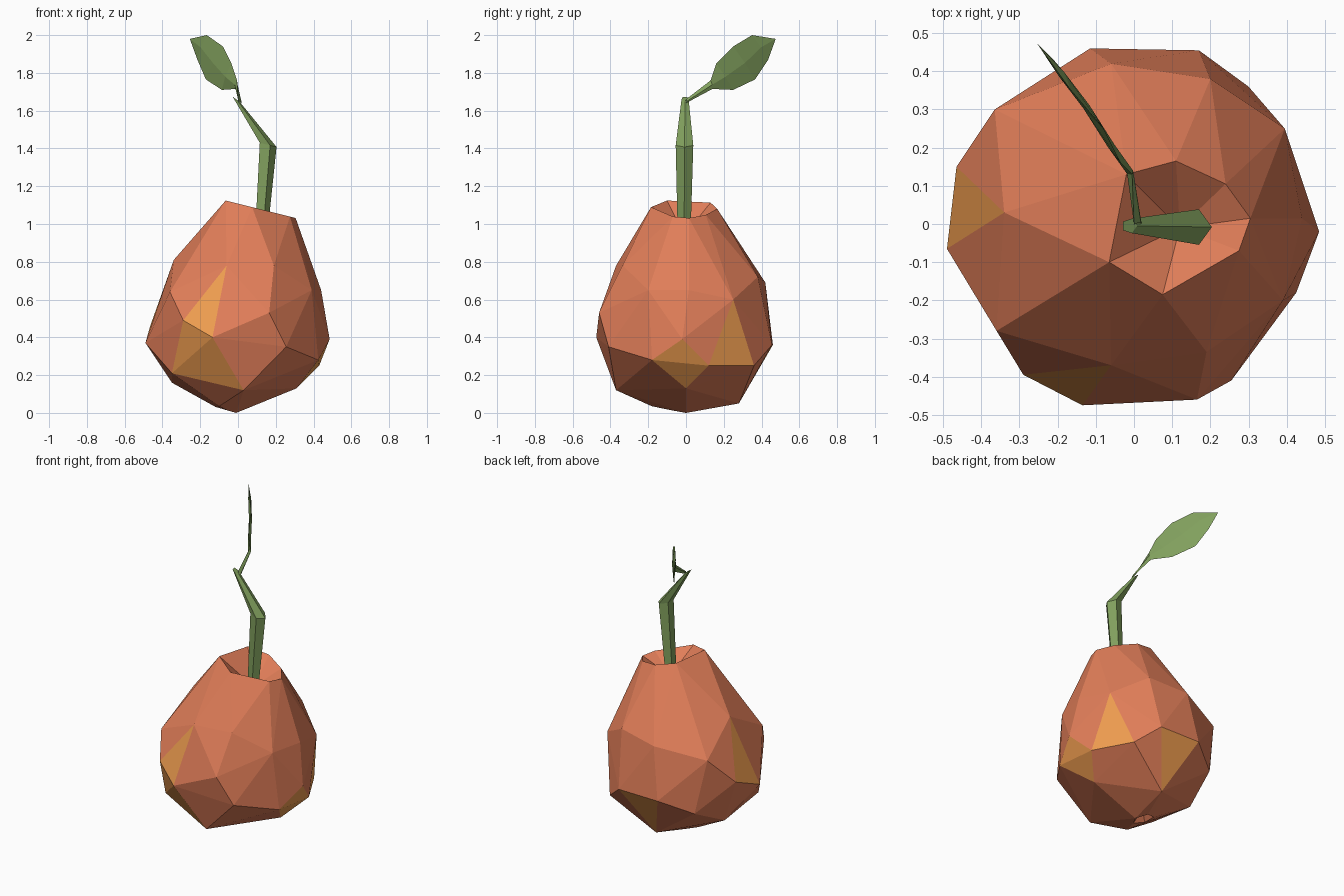
import bpy, bmesh, math
from mathutils import Vector

if "Cube" in bpy.data.objects:
    bpy.data.objects.remove(bpy.data.objects["Cube"])


def material(name, rgb):
    m = bpy.data.materials.new(name)
    m.diffuse_color = (*rgb, 1)
    m.use_nodes = True
    m.node_tree.nodes["Principled BSDF"].inputs["Base Color"].default_value = m.diffuse_color
    return m


def finish(bm, name, *mats):
    bmesh.ops.recalc_face_normals(bm, faces=bm.faces)
    me = bpy.data.meshes.new(name)
    bm.to_mesh(me)
    bm.free()
    for m in mats:
        me.materials.append(m)
    ob = bpy.data.objects.new(name, me)
    bpy.context.collection.objects.link(ob)
    return ob


skin = material("skin", (0.76, 0.21, 0.10))
blush = material("yellow_patch", (0.87, 0.34, 0.08))
green = material("green", (0.22, 0.35, 0.11))

# Fruit: hull over irregular tiers, with a dimple at each end
top_rim = [(x, y, 1.108 - 0.25 * x) for x, y in (
    (-0.02, 0.13), (0.11, 0.165), (0.24, 0.105), (0.305, 0.015),
    (0.275, -0.07), (0.075, -0.185), (-0.065, -0.10))]
bottom_rim = []
for i in range(5):
    a = math.tau * i / 5
    x = -0.07 + 0.06 * math.cos(a)
    bottom_rim.append((x, 0.07 * math.sin(a), -0.003 - 0.29 * x))
shoulder = [(-0.34, 0.03, 0.81), (-0.36, -0.28, 0.64), (-0.06, -0.37, 0.78),
            (0.19, -0.335, 0.78), (0.39, -0.2, 0.65), (0.44, 0.015, 0.65),
            (0.395, 0.25, 0.6), (0.2, 0.38, 0.72), (-0.06, 0.42, 0.69),
            (-0.365, 0.30, 0.63)]
belly = [(-0.49, -0.065, 0.37), (-0.29, -0.395, 0.49), (-0.135, -0.475, 0.40),
         (0.165, -0.46, 0.53), (0.255, -0.41, 0.35), (0.485, -0.02, 0.39),
         (0.17, 0.455, 0.36), (-0.115, 0.46, 0.36), (-0.465, 0.15, 0.46)]
lower = [(-0.35, -0.25, 0.21), (0.03, -0.37, 0.12), (-0.10, -0.18, 0.035),
         (0.425, -0.18, 0.28), (0.43, 0.12, 0.25), (0.3, 0.36, 0.25),
         (0.31, 0.0, 0.13), (0.02, 0.28, 0.05), (-0.3, 0.34, 0.28),
         (-0.35, 0.1, 0.16)]
bm = bmesh.new()
top = [bm.verts.new(p) for p in top_rim]
bottom = [bm.verts.new(p) for p in bottom_rim]
for p in shoulder + belly + lower:
    bm.verts.new(p)
bmesh.ops.convex_hull(bm, input=bm.verts[:])
for ring, centre in ((top, (0.12, -0.01, 0.94)), (bottom, (-0.065, 0, 0.08))):
    caps = [f for f in bm.faces if all(v in ring for v in f.verts)]
    bmesh.ops.delete(bm, geom=caps, context='FACES')
    c = bm.verts.new(centre)
    for a, b in zip(ring, ring[1:] + ring[:1]):
        bm.faces.new((a, b, c))
bmesh.ops.delete(bm, geom=[v for v in bm.verts if not v.link_faces], context='VERTS')
bm.faces.ensure_lookup_table()

# Yellow patches: facets nearest to these spots
for spot in ((-0.16, -0.41, 0.56), (-0.25, -0.37, 0.35), (-0.13, -0.34, 0.18),
             (-0.43, 0.04, 0.55), (0.38, 0.24, 0.37), (0.45, -0.03, 0.31),
             (0.38, -0.02, 0.22), (0.02, 0.42, 0.24)):
    f = min(bm.faces, key=lambda f: (f.calc_center_median() - Vector(spot)).length)
    f.material_index = 1
finish(bm, "fruit", skin, blush)

# Stem: five-sided loft with one bend; last value tilts the ring
bm = bmesh.new()
rings = []
for x, y, z, r, tilt in ((0.12, -0.01, 0.95, 0.036, 0), (0.155, -0.008, 1.42, 0.049, -0.25),
                         (-0.012, -0.005, 1.662, 0.02, -0.7)):
    rings.append([bm.verts.new((x + r * math.cos(a), y + r * math.sin(a),
                                z + r * tilt * math.cos(a)))
                  for a in (math.tau * i / 5 for i in range(5))])
for lo, hi in zip(rings, rings[1:]):
    for i in range(5):
        j = (i + 1) % 5
        bm.faces.new((lo[i], lo[j], hi[j], hi[i]))
bm.faces.new(rings[0])
bm.faces.new(rings[-1])
finish(bm, "stem", green)

# Leaf: thin blade with a raised midrib on both sides
upper = [(0.0, 0.0, 1.66), (-0.005, 0.13, 1.76), (-0.035, 0.16, 1.85),
         (-0.08, 0.25, 1.94), (-0.165, 0.35, 2.0), (-0.255, 0.475, 1.98)]
under = [(0.02, 0.0, 1.64), (-0.015, 0.14, 1.715), (-0.085, 0.25, 1.71),
         (-0.17, 0.365, 1.765), (-0.215, 0.435, 1.87), (-0.255, 0.475, 1.98)]
side = Vector((0.87, 0.49, 0)) * 0.009
bm = bmesh.new()
edges = [[bm.verts.new(p) for p in row] for row in (upper, under)]
for s in (1, -1):
    rib = [bm.verts.new((Vector(a) + Vector(b)) / 2 + side * s * (i < 5))
           for i, (a, b) in enumerate(zip(upper, under))]
    for row in edges:
        for i in range(5):
            bm.faces.new((row[i], row[i + 1], rib[i + 1], rib[i]))
bmesh.ops.remove_doubles(bm, verts=bm.verts, dist=0.0005)
finish(bm, "leaf", green)
